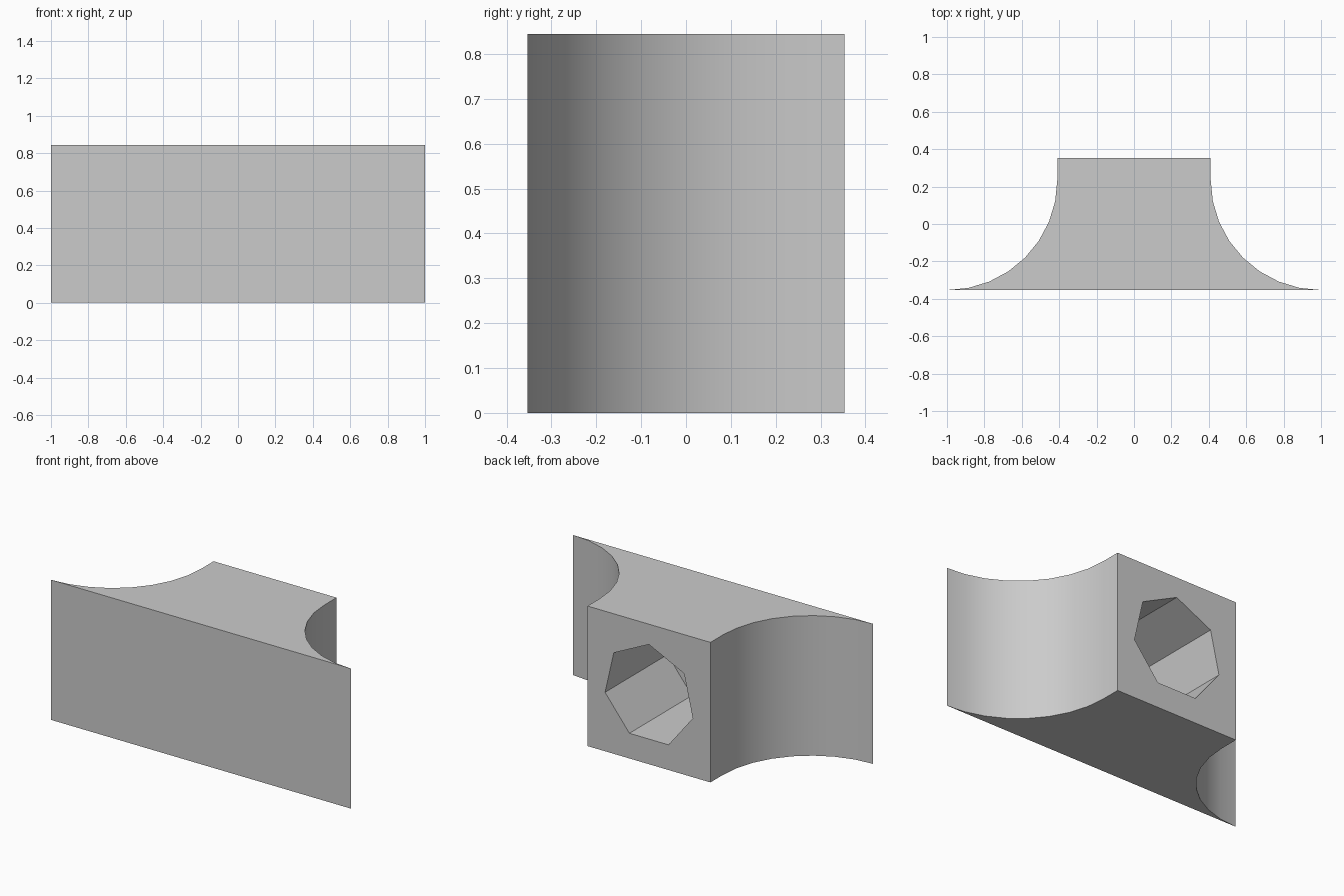
import bpy
import bmesh
from math import sin, cos, pi, radians

cube = bpy.data.objects.get("Cube")
if cube:
    bpy.data.objects.remove(cube, do_unlink=True)

HEIGHT = 0.844
BACK, FRONT = 0.353, -0.353
SCOOP = 0.59          # radius of the side scoops
HOLE = 0.30           # radius of the seven-sided socket
DEPTH = 0.595

grey = bpy.data.materials.new("plain grey")
grey.use_nodes = True
colour = (0.6, 0.6, 0.6, 1)
grey.diffuse_color = colour
grey.node_tree.nodes["Principled BSDF"].inputs["Base Color"].default_value = colour


def prism(name, outline, offset):
    """Extrude a closed outline of 3D points along an offset."""
    bm = bmesh.new()
    base = bm.faces.new([bm.verts.new(p) for p in outline])
    top = bmesh.ops.extrude_face_region(bm, geom=[base], use_keep_orig=True)
    moved = [v for v in top["geom"] if isinstance(v, bmesh.types.BMVert)]
    bmesh.ops.translate(bm, verts=moved, vec=offset)
    bmesh.ops.recalc_face_normals(bm, faces=bm.faces)
    mesh = bpy.data.meshes.new(name)
    bm.to_mesh(mesh)
    bm.free()
    mesh.materials.append(grey)
    obj = bpy.data.objects.new(name, mesh)
    bpy.context.collection.objects.link(obj)
    return obj


# Body: straight neck at the back, quarter-round scoops flaring to the front plate
steps = 8
side = [(1 - SCOOP, BACK)]
for i in range(steps + 1):
    a = pi / 2 * i / steps
    side.append((1 - SCOOP * cos(a), FRONT + SCOOP * (1 - sin(a))))
profile = side + [(-x, y) for x, y in reversed(side)]
body = prism("flared_block", [(x, y, 0) for x, y in profile], (0, 0, HEIGHT))

# Blind seven-sided socket in the back
ring = [pi / 2 + 2 * pi * i / 7 for i in range(7)]
cutter = prism("socket_cutter",
               [(HOLE * cos(a), BACK - DEPTH, HEIGHT / 2 + HOLE * sin(a)) for a in ring],
               (0, DEPTH + 0.1, 0))
cutter.hide_render = True

bpy.ops.object.select_all(action="DESELECT")
body.select_set(True)
bpy.context.view_layer.objects.active = body
cut = body.modifiers.new("socket", "BOOLEAN")
cut.operation = "DIFFERENCE"
cut.solver = "EXACT"
cut.object = cutter
bpy.ops.object.modifier_apply(modifier=cut.name)
bpy.data.objects.remove(cutter, do_unlink=True)

bpy.ops.object.shade_smooth_by_angle(angle=radians(30))
